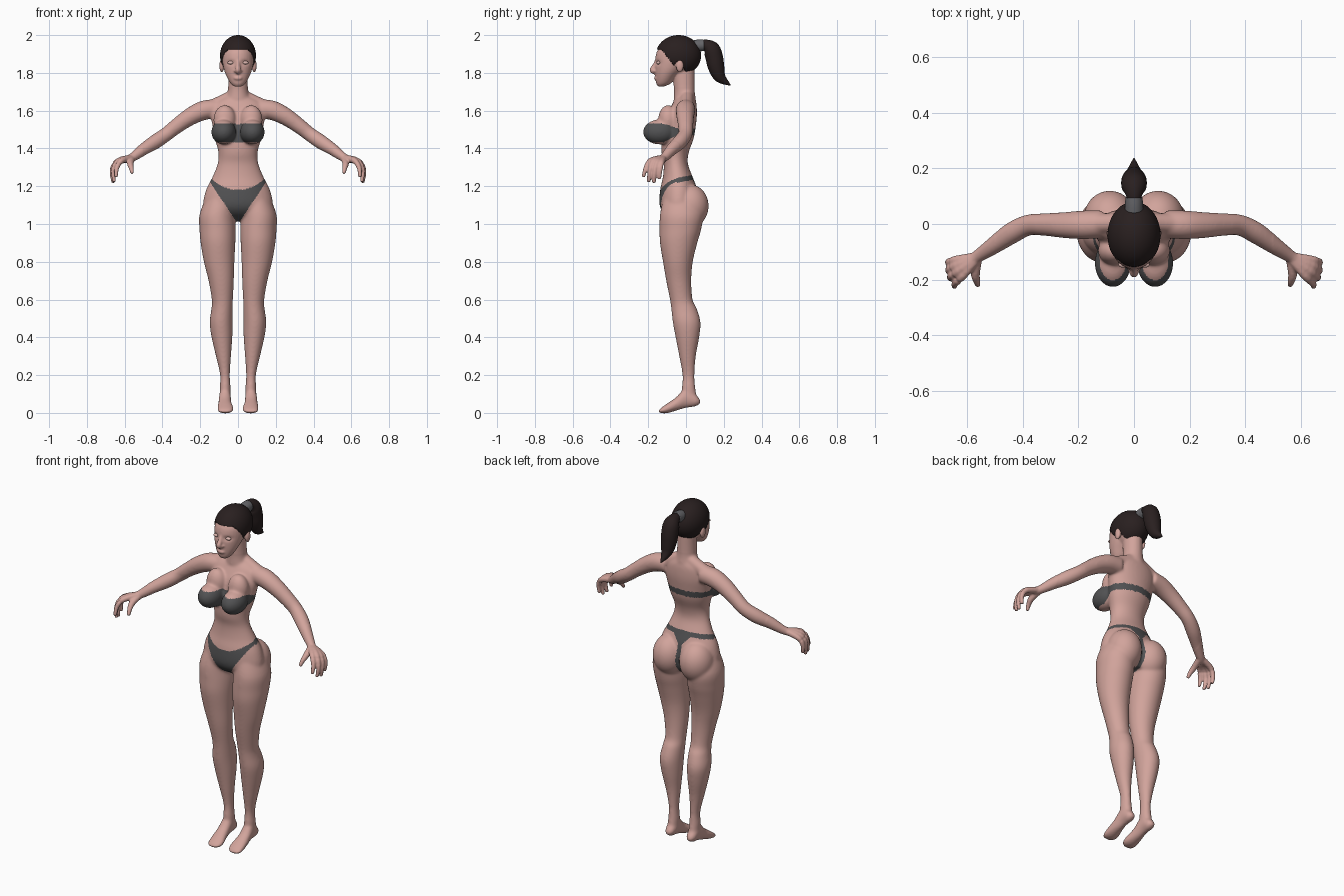
import bpy, bmesh, math
from mathutils import Vector, Matrix

if "Cube" in bpy.data.objects:
    bpy.data.objects.remove(bpy.data.objects["Cube"])


def material(name, rgb):
    m = bpy.data.materials.new(name)
    m.diffuse_color = (*rgb, 1)
    m.use_nodes = True
    m.node_tree.nodes["Principled BSDF"].inputs["Base Color"].default_value = m.diffuse_color
    return m


SKIN = material("skin", (0.64, 0.37, 0.33))
CLOTH = material("dark grey cloth", (0.085, 0.085, 0.088))
HAIR = material("dark brown hair", (0.022, 0.014, 0.014))
TIE = material("grey hair tie", (0.13, 0.13, 0.14))
EYE = material("pale eye", (0.72, 0.47, 0.43))


def smooth_rows(rows, n=4):
    """Catmull-Rom interpolation of tuples of numbers."""
    out = []
    for i in range(len(rows) - 1):
        a, b, c, d = (rows[max(0, min(len(rows) - 1, i + k))] for k in (-1, 0, 1, 2))
        for s in range(n):
            t = s / n
            out.append([0.5 * (2 * q + (r - p) * t + (2 * p - 5 * q + 4 * r - w) * t * t
                               + (3 * q - p - 3 * r + w) * t ** 3)
                        for p, q, r, w in zip(a, b, c, d)])
    return out + [list(rows[-1])]


def loft(bm, rings, sides=32):
    """Closed skin over rings given as (centre, u, v)."""
    loops = []
    for c, u, v in rings:
        angles = [2 * math.pi * k / sides for k in range(sides)]
        loops.append([bm.verts.new(c + u * math.cos(a) + v * math.sin(a)) for a in angles])
    for p, q in zip(loops, loops[1:]):
        for k in range(sides):
            j = (k + 1) % sides
            bm.faces.new((p[k], p[j], q[j], q[k]))
    bm.faces.new(loops[0][::-1])
    bm.faces.new(loops[-1])


def stack(bm, rows, s=1):
    """Horizontal sections: z, centre x, half width, front y, back y."""
    loft(bm, [(Vector((s * x, (f + b) / 2, z)), Vector((w, 0, 0)), Vector((0, (b - f) / 2, 0)))
              for z, x, w, f, b in smooth_rows(rows)])


def tube(bm, rows, s=1, sides=20):
    """Round tube along points: x, y, z, radius."""
    pts = smooth_rows(rows)
    cs = [Vector((s * p[0], p[1], p[2])) for p in pts]
    rings = []
    for i, c in enumerate(cs):
        t = (cs[min(i + 1, len(cs) - 1)] - cs[max(i - 1, 0)]).normalized()
        ref = Vector((1, 0, 0)) if abs(t.x) < 0.5 else Vector((0, 1, 0))
        u = t.cross(ref).normalized()
        rings.append((c, u * pts[i][3], t.cross(u) * pts[i][3]))
    loft(bm, rings, sides)


def ball(bm, c, r, seg=40):
    bmesh.ops.create_uvsphere(bm, u_segments=seg, v_segments=seg * 2 // 3, radius=1,
                              matrix=Matrix.Translation(c) @ Matrix.Diagonal((*r, 1)))


def make(name, bm, *mats):
    bmesh.ops.recalc_face_normals(bm, faces=bm.faces)
    me = bpy.data.meshes.new(name)
    bm.to_mesh(me)
    bm.free()
    ob = bpy.data.objects.new(name, me)
    bpy.context.collection.objects.link(ob)
    for m in mats:
        me.materials.append(m)
    for p in me.polygons:
        p.use_smooth = True
    return ob


bm = bmesh.new()
# torso and neck
stack(bm, [(1.675, 0, .07, -.05, .045), (1.64, 0, .13, -.07, .055), (1.58, 0, .145, -.10, .058),
           (1.52, 0, .135, -.115, .052), (1.45, 0, .123, -.13, .04), (1.38, 0, .104, -.13, .015),
           (1.32, 0, .108, -.118, .01), (1.25, 0, .135, -.122, .035), (1.18, 0, .17, -.137, .06),
           (1.10, 0, .185, -.14, .065), (1.05, 0, .16, -.11, .06), (1.015, 0, .09, -.05, .04)])
stack(bm, [(1.60, 0, .085, -.06, .055), (1.66, 0, .066, -.065, .052), (1.71, 0, .053, -.064, .046),
           (1.82, 0, .05, -.07, .045)])
# head, face, nose and lips
ball(bm, (0, -.045, 1.885), (.087, .112, .1))
stack(bm, [(1.728, 0, .02, -.148, -.115), (1.745, 0, .04, -.158, -.08), (1.78, 0, .06, -.162, -.05),
           (1.82, 0, .075, -.164, -.01), (1.87, 0, .084, -.163, .03), (1.91, 0, .08, -.155, .03),
           (1.94, 0, .06, -.135, .02)])
tube(bm, [(0, -.155, 1.87, .008), (0, -.167, 1.84, .011), (0, -.178, 1.815, .015),
          (0, -.165, 1.803, .012)])
ball(bm, (0, -.157, 1.772), (.024, .013, .011))

for s in (1, -1):
    ball(bm, (s * .086, -.033, 1.837), (.013, .02, .034))            # ear
    ball(bm, (s * .012, -.165, 1.81), (.01, .012, .008))             # nostril
    ball(bm, (s * .076, -.14, 1.487), (.065, .087, .066))            # breast
    ball(bm, (s * .07, -.095, 1.55), (.06, .052, .08))
    ball(bm, (s * .087, .02, 1.095), (.094, .1, .115))               # buttock
    tube(bm, [(.03, .005, 1.675, .035), (.10, .003, 1.64, .036), (.16, 0, 1.61, .04)], s)
    # leg
    stack(bm, [(1.14, .09, .08, -.12, .06), (1.05, .11, .094, -.138, .09), (.97, .108, .096, -.14, .08),
               (.9, .106, .092, -.138, .06), (.8, .1, .081, -.122, .036), (.7, .089, .067, -.105, .028),
               (.6, .083, .056, -.085, .035), (.55, .084, .057, -.078, .058), (.48, .089, .061, -.07, .077),
               (.4, .085, .055, -.055, .07), (.3, .077, .04, -.036, .052), (.2, .069, .026, -.019, .045),
               (.13, .068, .029, -.022, .05), (.07, .068, .028, -.02, .06)], s)
    # foot: y, inner x, outer x, bottom z, top z
    foot = [(.075, .055, .083, .048, .07), (.05, .041, .097, .034, .10), (0, .038, .1, .026, .135),
            (-.05, .034, .105, .012, .085), (-.1, .023, .11, -.002, .05), (-.13, .028, .107, -.002, .028),
            (-.145, .045, .095, .002, .014)]
    loft(bm, [(Vector((s * (a + b) / 2, y, (c + d) / 2)), Vector(((b - a) / 2, 0, 0)),
               Vector((0, 0, (d - c) / 2))) for y, a, b, c, d in smooth_rows(foot)])
    # arm
    tube(bm, [(.11, 0, 1.61, .05), (.18, -.003, 1.602, .052), (.25, -.004, 1.57, .047),
              (.32, -.002, 1.522, .041), (.38, -.004, 1.475, .038), (.44, -.033, 1.434, .039),
              (.50, -.075, 1.395, .032), (.56, -.115, 1.352, .023), (.59, -.135, 1.342, .02)], s)
    # fingers run from the wrist through knuckle and middle joint to the tip
    for knuckle, middle, tip in (((.617, -.187, 1.335), (.642, -.213, 1.295), (.645, -.226, 1.248)),
                                 ((.632, -.17, 1.335), (.66, -.19, 1.285), (.655, -.198, 1.222)),
                                 ((.64, -.15, 1.33), (.667, -.165, 1.28), (.66, -.17, 1.217)),
                                 ((.642, -.13, 1.325), (.667, -.137, 1.285), (.664, -.141, 1.237))):
        tube(bm, [(.56, -.118, 1.35, .018), (*knuckle, .016), (*middle, .0125), (*tip, .0095)], s, 14)
    tube(bm, [(.562, -.12, 1.345, .018), (.57, -.175, 1.32, .017), (.565, -.205, 1.295, .013),
              (.56, -.221, 1.268, .009)], s, 14)

# fuse the body parts into one skin
body = make("body", bm)
mod = body.modifiers.new("fuse", 'REMESH')
mod.mode = 'VOXEL'
mod.voxel_size = 0.005
fused = bpy.data.meshes.new_from_object(body.evaluated_get(bpy.context.evaluated_depsgraph_get()))
body.modifiers.clear()
body.data = fused

# soften the joins, press in the eye sockets
bm = bmesh.new()
bm.from_mesh(fused)
trunk = [v for v in bm.verts if abs(v.co.x) < .5 and v.co.z < 1.72]
for verts, times in ((bm.verts[:], 2), (trunk, 12)):
    for _ in range(times):
        bmesh.ops.smooth_vert(bm, verts=verts, factor=0.5, use_axis_x=True, use_axis_y=True, use_axis_z=True)
for v in bm.verts:
    if v.co.z > 1.78 and v.co.y < -.1:
        d = ((abs(v.co.x) - .038) / .02) ** 2 + ((v.co.z - 1.854) / .013) ** 2
        v.co.y += .009 * math.exp(-d)


def is_bra(c):
    t = max(0, min(1, (-c.y - .04) / .08))
    return abs(c.x) < .16 and 1.47 - .037 * t < c.z < 1.505 + .027 * t


def is_brief(c):
    x, y, z = abs(c.x), c.y, c.z
    if x > .2 or not .98 < z < 1.3:
        return False
    if y < -.05:
        return 1.0 + 1.5 * x < z < 1.18 + 3 * x * x
    low = 1.217 + .2 * (y + .05)
    return low - 1.2 * max(0, .055 - x) * (y > 0) < z < low + .026 or (x < .013 and z < low)


for f in bm.faces:
    c = f.calc_center_median()
    f.material_index = int(is_bra(c) or is_brief(c))
    f.smooth = True
bm.to_mesh(fused)
bm.free()
for m in (SKIN, CLOTH):
    fused.materials.append(m)

# eyes
bm = bmesh.new()
for s in (1, -1):
    ball(bm, (s * .039, -.146, 1.854), (.017, .011, .009), 20)
make("eyes", bm, EYE)


# hair cap trimmed along the hairline
def hairline(y):
    pts = [(-.2, 1.932), (-.13, 1.925), (-.095, 1.88), (-.065, 1.84), (-.045, 1.865), (-.015, 1.83),
           (0, 1.805), (.2, 1.8)]
    for (a, p), (b, q) in zip(pts, pts[1:]):
        if a <= y <= b:
            return p + (q - p) * (y - a) / (b - a)


bm = bmesh.new()
ball(bm, (0, -.04, 1.892), (.095, .12, .108), 120)
bmesh.ops.delete(bm, geom=[f for f in bm.faces if f.calc_center_median().z
                           < hairline(f.calc_center_median().y)], context='FACES')
cap = make("hair_cap", bm, HAIR)
sol = cap.modifiers.new("thickness", 'SOLIDIFY')
sol.thickness = 0.008

# ponytail and its tie
bm = bmesh.new()
tube(bm, [(0, .075, 1.948, .022), (0, .105, 1.947, .03), (0, .135, 1.925, .044), (0, .15, 1.88, .046),
          (0, .16, 1.83, .043), (0, .182, 1.775, .03), (0, .235, 1.735, .003)], 1, 32)
make("ponytail", bm, HAIR)
bm = bmesh.new()
tube(bm, [(0, .045, 1.94, .033), (0, .07, 1.945, .032), (0, .095, 1.947, .031)], 1, 32)
make("hair_tie", bm, TIE)
